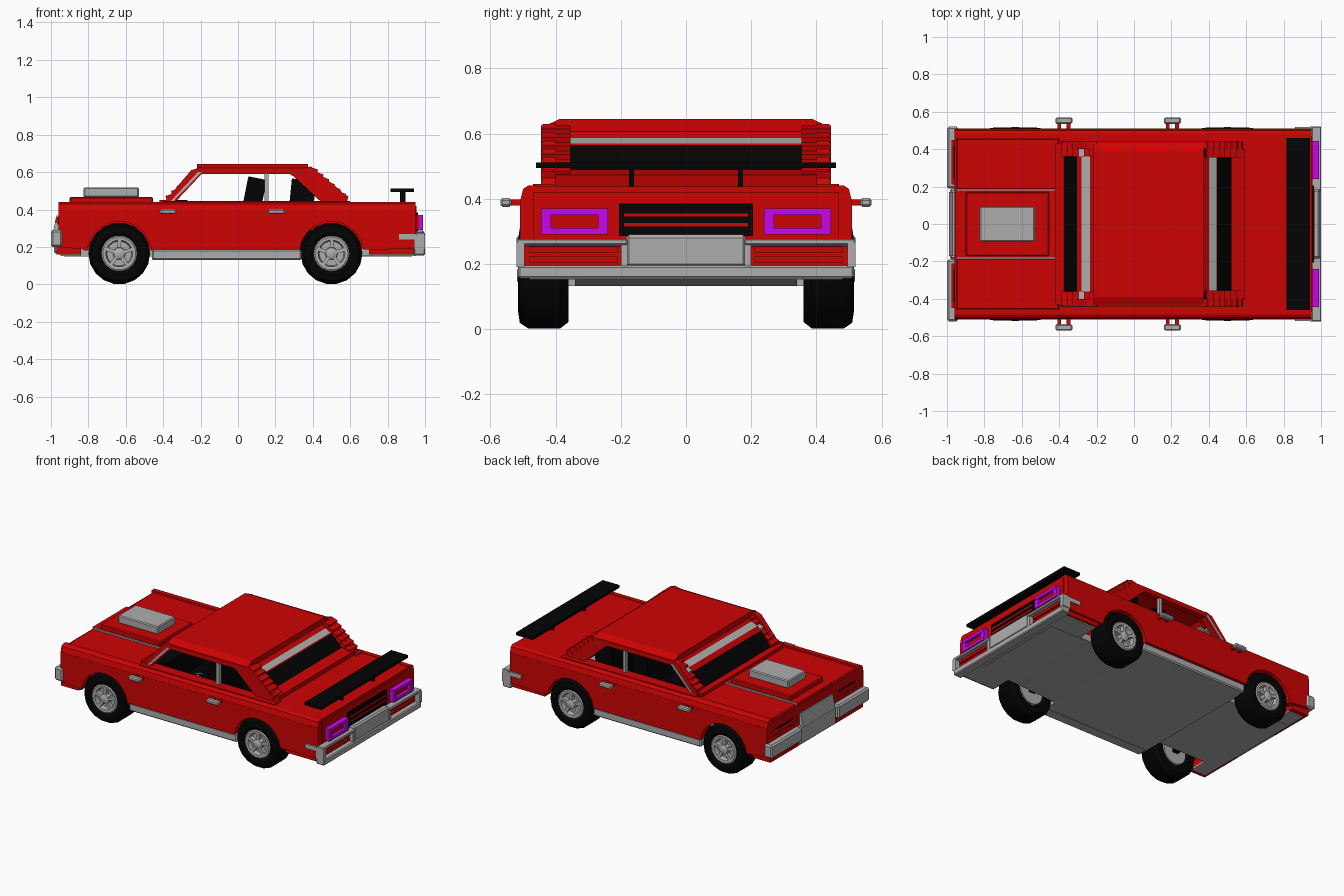
import bpy, bmesh, math
from mathutils import Matrix, Vector

if "Cube" in bpy.data.objects:
    bpy.data.objects.remove(bpy.data.objects["Cube"])


def material(name, rgb):
    m = bpy.data.materials.new(name)
    m.diffuse_color = (*rgb, 1)
    m.use_nodes = True
    m.node_tree.nodes["Principled BSDF"].inputs["Base Color"].default_value = m.diffuse_color
    return m


RED = material("red paint", (0.62, 0.001, 0.001))
BLACK = material("black", (0.001, 0.001, 0.001))
GREY = material("light grey", (0.42, 0.42, 0.42))
PURPLE = material("purple lamp", (0.60, 0.002, 0.82))


def finish(name, bm, mat, smooth=False):
    bmesh.ops.recalc_face_normals(bm, faces=bm.faces)
    me = bpy.data.meshes.new(name)
    bm.to_mesh(me)
    bm.free()
    me.materials.append(mat)
    ob = bpy.data.objects.new(name, me)
    bpy.context.collection.objects.link(ob)
    if smooth:
        bpy.context.view_layer.objects.active = ob
        ob.select_set(True)
        bpy.ops.object.shade_smooth_by_angle(angle=math.radians(35))
        ob.select_set(False)
    return ob


def box(name, mat, x, y, z, tilt=0, bevel=0.0):
    """Box from three (low, high) ranges; tilt turns it about y."""
    bm = bmesh.new()
    size = [abs(r[1] - r[0]) for r in (x, y, z)]
    mid = [(r[0] + r[1]) / 2 for r in (x, y, z)]
    bmesh.ops.create_cube(bm, size=1)
    bmesh.ops.scale(bm, vec=size, verts=bm.verts)
    if bevel:
        bmesh.ops.bevel(bm, geom=bm.edges[:], offset=bevel, segments=1, affect='EDGES')
    bmesh.ops.transform(bm, matrix=Matrix.Translation(mid) @ Matrix.Rotation(tilt, 4, 'Y'), verts=bm.verts)
    return finish(name, bm, mat)


def prism(name, mat, pts, a, b, axis='Y'):
    """Extrude an xz outline along y, or a yz outline along x."""
    bm = bmesh.new()
    vs = [bm.verts.new((p[0], a, p[1]) if axis == 'Y' else (a, p[0], p[1])) for p in pts]
    f = bm.faces.new(vs)
    ext = bmesh.ops.extrude_face_region(bm, geom=[f])
    move = Vector((0, b - a, 0)) if axis == 'Y' else Vector((b - a, 0, 0))
    bmesh.ops.translate(bm, vec=move, verts=[v for v in ext['geom'] if isinstance(v, bmesh.types.BMVert)])
    return finish(name, bm, mat)


def lathe(name, mat, prof, cx, cz, s, n=16):
    """Spin (y, radius) points about a y axis through (cx, cz)."""
    bm = bmesh.new()
    rings = [[bm.verts.new((cx + r * math.cos(2 * math.pi * i / n), s * y, cz + r * math.sin(2 * math.pi * i / n)))
              for i in range(n)] for y, r in prof]
    for p, q in zip(rings, rings[1:]):
        for i in range(n):
            bm.faces.new((p[i], p[(i + 1) % n], q[(i + 1) % n], q[i]))
    bm.faces.new(rings[0])
    bm.faces.new(rings[-1])
    return finish(name, bm, mat, True)


AXLES = (-0.635, 0.5)
HUB_Z = 0.165


def arch(cx, z0, r=0.172, n=10):
    a = math.asin((z0 - HUB_Z) / r)
    return [(cx - r * math.cos(a + (math.pi - 2 * a) * i / n),
             HUB_Z + r * math.sin(a + (math.pi - 2 * a) * i / n)) for i in range(n + 1)]


side = ([(-0.96, 0.395), (-0.96, 0.20)] + arch(AXLES[0], 0.185) + arch(AXLES[1], 0.185)
        + [(0.95, 0.19), (0.95, 0.395)])

for s in (-1, 1):
    # body sides with wheel arches, shoulder rail and sill
    prism("body_side", RED, side, s * 0.46, s * 0.51)
    prism("shoulder_rail", RED, [(s * 0.455, 0.39), (s * 0.51, 0.39), (s * 0.50, 0.43), (s * 0.485, 0.44), (s * 0.455, 0.44)],
          -0.96, 0.95, 'X')
    box("sill", GREY, (-0.46, 0.34), (s * 0.42, s * 0.50), (0.13, 0.185), bevel=0.008)

    # door handles on two short legs
    for x in (-0.375, 0.205):
        box("handle_bar", GREY, (x - 0.045, x + 0.045), (s * 0.535, s * 0.57), (0.375, 0.402), bevel=0.007)
        for dx in (-0.025, 0.025):
            box("handle_leg", RED, (x + dx - 0.01, x + dx + 0.01), (s * 0.505, s * 0.54), (0.38, 0.398))

    # wheels: tyre, recessed rim, five spokes and hub cap; inner wall behind
    for cx in AXLES:
        lathe("tyre", BLACK, [(0.39, 0.09), (0.36, 0.105), (0.36, 0.145), (0.385, 0.165), (0.485, 0.165), (0.51, 0.148),
                              (0.515, 0.115), (0.505, 0.095), (0.47, 0.09)], cx, HUB_Z, s, 18)
        lathe("rim", GREY, [(0.37, 0.085), (0.505, 0.096), (0.51, 0.088), (0.508, 0.072), (0.48, 0.066)], cx, HUB_Z, s, 18)
        lathe("hub_cap", GREY, [(0.47, 0.035), (0.51, 0.032), (0.518, 0.018)], cx, HUB_Z, s, 10)
        for k in range(5):
            a = k * 2 * math.pi / 5 + 0.3
            x, z = cx + 0.05 * math.cos(a), HUB_Z + 0.05 * math.sin(a)
            box("spoke", GREY, (x - 0.028, x + 0.028), (s * 0.475, s * 0.508), (z - 0.01, z + 0.01), tilt=-a)
        box("wheel_well_wall", RED, (cx - 0.19, cx + 0.19), (s * 0.315, s * 0.335), (0.18, 0.40))

    # cabin pillars, rail above the side window
    ya, yb = s * 0.40, s * 0.44
    prism("front_pillar", RED, [(-0.40, 0.435), (-0.34, 0.435), (-0.185, 0.60), (-0.20, 0.625), (-0.25, 0.61)], ya, yb)
    prism("front_pillar_trim", GREY, [(-0.36, 0.445), (-0.345, 0.445), (-0.195, 0.60), (-0.215, 0.60)], ya, s * 0.445)
    prism("rear_pillar", RED, [(0.45, 0.435), (0.59, 0.435), (0.55, 0.50), (0.39, 0.63), (0.26, 0.60), (0.30, 0.575)], ya, yb)
    box("door_pillar", GREY, (0.143, 0.163), (s * 0.41, s * 0.435), (0.435, 0.60))
    box("roof_rail", RED, (-0.21, 0.36), (ya, yb), (0.59, 0.62))
    box("window_sill", RED, (-0.40, 0.60), (s * 0.40, s * 0.47), (0.41, 0.445))

    # stepped ribs beside both screens
    for k in range(6):
        t = k / 5
        box("rear_rib", RED, (0.535 - 0.15 * t, 0.575 - 0.15 * t), (s * 0.355, s * 0.445),
            (0.465 + 0.13 * t, 0.49 + 0.13 * t), tilt=0.3)
        box("front_rib", GREY if k == 3 else RED, (-0.385 + 0.15 * t, -0.35 + 0.15 * t), (s * 0.36, s * 0.435),
            (0.455 + 0.135 * t, 0.478 + 0.135 * t), tilt=-0.3)

    # hood halves and grey seams
    box("hood_side", RED, (-0.95, -0.40), (s * 0.185, s * 0.457), (0.39, 0.43), bevel=0.006)
    box("hood_seam", GREY, (-0.95, -0.40), (s * 0.177, s * 0.186), (0.40, 0.436))

    # tail lamps: frame around a red lens
    yl = (s * 0.24, s * 0.445)
    box("tail_lens", RED, (0.94, 0.968), yl, (0.295, 0.365))
    for z in (0.29, 0.35):
        box("tail_lamp_bar", PURPLE, (0.94, 0.99), yl, (z, z + 0.02))
    for y in (0.24, 0.415):
        box("tail_lamp_end", PURPLE, (0.94, 0.988), (s * y, s * (y + 0.03)), (0.292, 0.368))

    # bumper ends
    box("front_bumper", GREY, (-1.0, -0.94), (s * 0.19, s * 0.52), (0.20, 0.29), bevel=0.01)
    box("front_valance", RED, (-0.97, -0.84), (s * 0.18, s * 0.49), (0.16, 0.205))
    box("rear_bumper_top", GREY, (0.95, 1.0), (s * 0.18, s * 0.52), (0.258, 0.277), bevel=0.004)
    box("rear_bumper_side", GREY, (0.86, 0.99), (s * 0.495, s * 0.518), (0.24, 0.27))
    box("rear_bumper_corner", GREY, (0.94, 1.0), (s * 0.495, s * 0.52), (0.19, 0.265))
    box("rear_bumper_divider", GREY, (0.95, 0.995), (s * 0.18, s * 0.20), (0.19, 0.265))
    box("rear_valance", RED, (0.70, 0.965), (s * 0.18, s * 0.495), (0.16, 0.255))
    for z in (0.205, 0.235):
        box("rear_valance_strip", RED, (0.96, 0.978), (s * 0.21, s * 0.48), (z, z + 0.018))
    box("front_lamp_recess", BLACK, (-0.964, -0.95), (s * 0.24, s * 0.42), (0.32, 0.36))
    box("front_lamp_bar", RED, (-0.975, -0.95), (s * 0.21, s * 0.45), (0.33, 0.352))
    box("spoiler_post", BLACK, (0.865, 0.895), (s * 0.16, s * 0.175), (0.43, 0.495))

    # front seats
    box("seat_base", BLACK, (-0.12, 0.12), (s * 0.06, s * 0.36), (0.2, 0.36))
    box("seat_back", BLACK, (0.03, 0.13), (s * 0.06, s * 0.36), (0.32, 0.57), tilt=0.2)

# nose, hood centre and air scoop
box("nose_panel", RED, (-0.96, -0.92), (-0.47, 0.47), (0.20, 0.42))
box("grille", GREY, (-0.98, -0.94), (-0.17, 0.17), (0.28, 0.365), tilt=0.2)
box("front_plate", GREY, (-0.985, -0.94), (-0.19, 0.19), (0.165, 0.29), bevel=0.01)
box("hood_centre", RED, (-0.955, -0.40), (-0.178, 0.178), (0.39, 0.437))
box("scoop_base", RED, (-0.90, -0.455), (-0.172, 0.172), (0.43, 0.468), bevel=0.006)
box("air_scoop", GREY, (-0.825, -0.53), (-0.093, 0.093), (0.465, 0.518), bevel=0.006)

# tail, trunk and spoiler
box("trunk_deck", RED, (0.50, 0.95), (-0.46, 0.46), (0.395, 0.437))
box("tail_panel", RED, (0.92, 0.955), (-0.47, 0.47), (0.19, 0.42))
box("tail_centre", BLACK, (0.95, 0.962), (-0.205, 0.205), (0.285, 0.385))
for z in (0.315, 0.345):
    box("tail_centre_strip", RED, (0.955, 0.966), (-0.19, 0.19), (z, z + 0.01))
box("rear_plate", GREY, (0.95, 0.995), (-0.185, 0.185), (0.19, 0.29), bevel=0.01)
box("rear_bumper_bottom", GREY, (0.94, 1.0), (-0.515, 0.515), (0.155, 0.195), bevel=0.006)
box("spoiler", BLACK, (0.815, 0.94), (-0.46, 0.46), (0.494, 0.512))

# roof and sloped screens
prism("roof", RED, [(-0.435, 0.605), (-0.435, 0.622), (-0.39, 0.644), (0.39, 0.644), (0.435, 0.622), (0.435, 0.605)],
      -0.22, 0.375, 'X')
screens = (("windscreen", (-0.375, 0.455), (-0.305, 0.545), (-0.28, 0.570), (-0.235, 0.588), (-0.215, 0.61)),
           ("rear_window", (0.52, 0.485), (0.445, 0.565), (0.44, 0.570), (0.40, 0.587), (0.37, 0.61)))
for name, a, b, c, d, e in screens:
    for part, mat, p, q in (("_glass", BLACK, a, b), ("_strip", RED, b, c), ("_header", GREY, c, d), ("_lip", RED, d, e)):
        prism(name + part, mat, [p, q, (q[0], q[1] - 0.012), (p[0], p[1] - 0.012)], -0.36, 0.36)
box("screen_cowl", RED, (-0.42, -0.37), (-0.43, 0.43), (0.41, 0.452))
box("rear_window_base", RED, (0.515, 0.585), (-0.40, 0.40), (0.43, 0.482), tilt=0.25)

# interior
box("cabin_floor", BLACK, (-0.44, 0.50), (-0.455, 0.455), (0.18, 0.20))
box("dashboard", BLACK, (-0.40, -0.27), (-0.40, 0.40), (0.30, 0.45))
box("rear_bench", BLACK, (0.27, 0.40), (-0.38, 0.38), (0.2, 0.56), tilt=0.1)

# underbody
box("floor_pan", GREY, (-0.46, 0.34), (-0.45, 0.45), (0.132, 0.185))
box("chassis", GREY, (-0.93, 0.93), (-0.33, 0.33), (0.15, 0.20))
prism("rear_underside", GREY, [(0.34, 0.132), (0.66, 0.15), (0.95, 0.155), (0.95, 0.19), (0.34, 0.19)], -0.34, 0.34)
box("rear_apron", GREY, (0.71, 0.95), (-0.48, 0.48), (0.152, 0.162))
box("front_apron", GREY, (-0.95, -0.84), (-0.46, 0.46), (0.152, 0.162))
for cx in AXLES:
    box("axle", BLACK, (cx - 0.02, cx + 0.02), (-0.40, 0.40), (0.155, 0.185))
